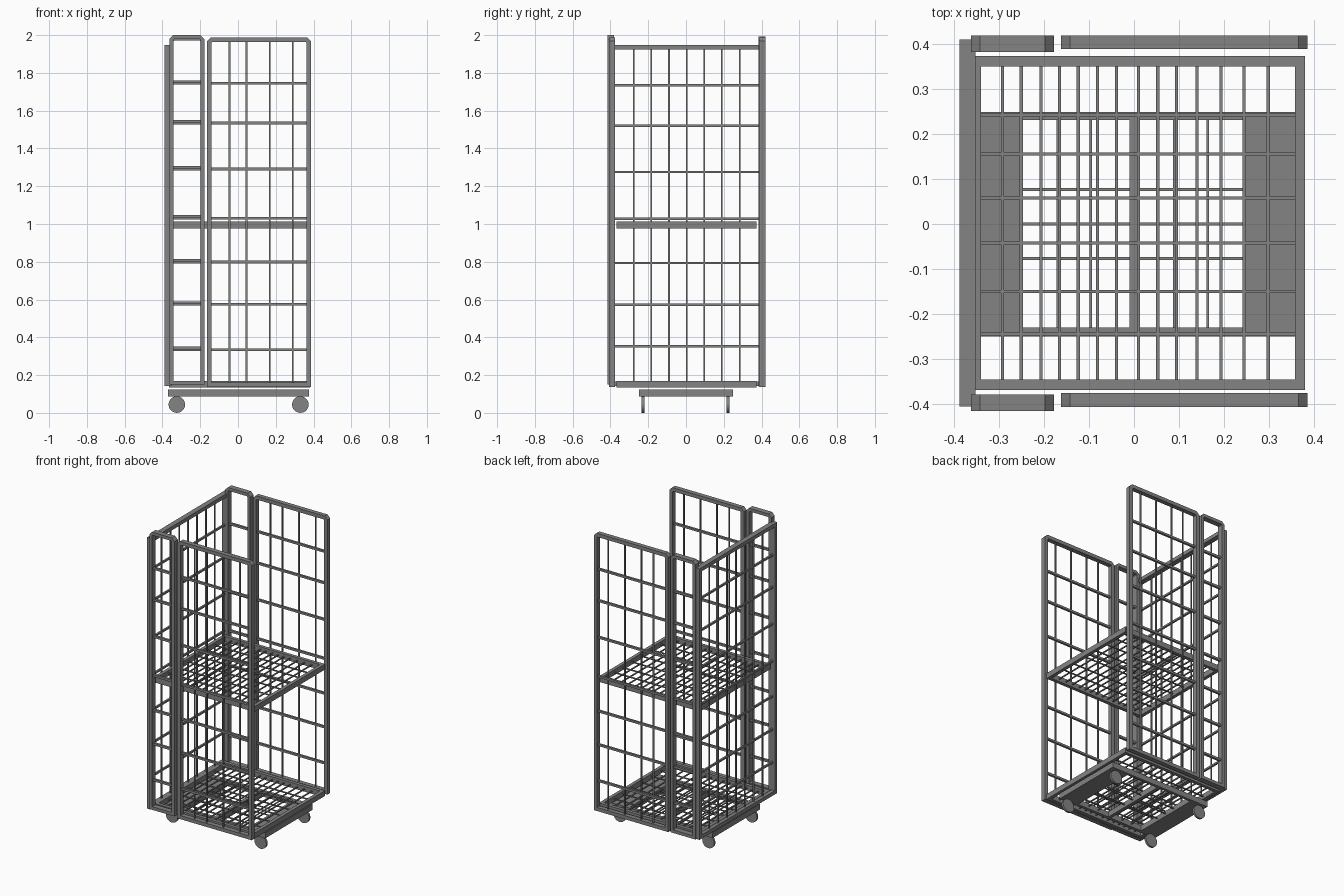
import bpy, bmesh
from math import radians
from mathutils import Matrix

cube = bpy.data.objects.get("Cube")
if cube:
    bpy.data.objects.remove(cube)

steel = bpy.data.materials.new("grey_steel")
steel.use_nodes = True
GREY = (0.23, 0.23, 0.23, 1)
steel.diffuse_color = GREY
steel.node_tree.nodes["Principled BSDF"].inputs["Base Color"].default_value = GREY

# In-plane u, v and depth w mapped to world axes by the panel's facing axis
PLANES = {
    "x": lambda u, v, w: (w, u, v),
    "y": lambda u, v, w: (u, w, v),
    "z": lambda u, v, w: (u, v, w),
}


def finish(name, bm):
    bmesh.ops.recalc_face_normals(bm, faces=bm.faces)
    mesh = bpy.data.meshes.new(name)
    bm.to_mesh(mesh)
    bm.free()
    mesh.materials.append(steel)
    obj = bpy.data.objects.new(name, mesh)
    bpy.context.scene.collection.objects.link(obj)
    return obj


def box(bm, plane, u, v, w):
    to_world = PLANES[plane]
    lo, hi = to_world(u[0], v[0], w[0]), to_world(u[1], v[1], w[1])
    verts = bmesh.ops.create_cube(bm, size=1)["verts"]
    for p in verts:
        for i in range(3):
            p.co[i] = hi[i] if p.co[i] > 0 else lo[i]


def outline(u, v, chamfer):
    """Rectangle, with cut upper corners if chamfered."""
    points = [(u[0], v[0]), (u[1], v[0])]
    if chamfer:
        return points + [(u[1], v[1] - chamfer), (u[1] - chamfer, v[1]),
                         (u[0] + chamfer, v[1]), (u[0], v[1] - chamfer)]
    return points + [(u[1], v[1]), (u[0], v[1])]


def frame(name, plane, u, v, w, border, chamfer=0):
    """Closed square-tube frame: outer and inner loops bridged all round."""
    bm = bmesh.new()
    to_world = PLANES[plane]
    outer = outline(u, v, chamfer)
    inner = outline((u[0] + border, u[1] - border),
                    (v[0] + border, v[1] - border), chamfer * 0.2)
    loops = [[bm.verts.new(to_world(a, b, depth)) for a, b in points]
             for points, depth in ((outer, w[0]), (outer, w[1]),
                                   (inner, w[1]), (inner, w[0]))]
    n = len(outer)
    for k in range(4):
        here, there = loops[k], loops[(k + 1) % 4]
        for i in range(n):
            j = (i + 1) % n
            bm.faces.new((here[i], here[j], there[j], there[i]))
    return finish(name, bm)


def wires(name, plane, u, v, w, ups, acrosses, up_size, across_size):
    """Grid of bars filling a frame: ups run along v, acrosses along u."""
    bm = bmesh.new()
    mid = (w[0] + w[1]) / 2
    for a in ups:
        h = up_size / 2
        box(bm, plane, (a - h, a + h), v, (mid - h, mid + h))
    for b in acrosses:
        h = across_size / 2
        box(bm, plane, u, (b - h, b + h), (mid - h, mid + h))
    return finish(name, bm)


# Narrow and wide gate panels, front and back
LEVELS = (0.335, 0.575, 0.799, 1.031, 1.291, 1.535, 1.745)
GATES = {"front": ((-0.416, -0.38), (-0.407, -0.376), 0.004),
         "back": ((0.383, 0.42), (0.39, 0.42), -0.004)}
for side, (narrow_w, wide_w, shift) in GATES.items():
    u, v = (-0.363, -0.178), (0.145 + shift, 1.996 + shift)
    frame(side + "_narrow_frame", "y", u, v, narrow_w, 0.021, 0.02)
    wires(side + "_narrow_rungs", "y", (-0.35, -0.19), (0.15, 1.98), narrow_w,
          (), [z + 0.004 + shift for z in LEVELS], 0.01, 0.015)
    frame(side + "_wide_frame", "y", (-0.163, 0.386), (0.137, 1.988), wide_w, 0.024, 0.02)
    wires(side + "_wide_wires", "y", (-0.15, 0.37), (0.15, 1.97), wide_w,
          (-0.045, 0.045, 0.167, 0.29), LEVELS, 0.008, 0.014)

# Fixed side panel
SIDE_W = (-0.388, -0.353)
frame("right_side_frame", "x", (-0.406, 0.411), (0.142, 1.948), SIDE_W, 0.025)
wires("right_side_wires", "x", (-0.39, 0.4), (0.15, 1.94), SIDE_W,
      [-0.277 + 0.0935 * i for i in range(7)],
      (0.353, 0.573, 0.793, 1.028, 1.275, 1.52, 1.734), 0.008, 0.012)

# Two wire shelves
SHELF_X = (-0.293, -0.251, -0.207, -0.166, -0.124, -0.081, -0.039,
           0.01, 0.053, 0.095, 0.14, 0.194, 0.245, 0.299)
SHELF_Y = (-0.245, -0.15, -0.042, 0.058, 0.156, 0.243)
for name, w in (("base_shelf", (0.134, 0.169)), ("middle_shelf", (0.976, 1.012))):
    frame(name + "_frame", "z", (-0.364, 0.381), (-0.369, 0.374), w, 0.023)
    wires(name + "_wires", "z", (-0.35, 0.37), (-0.36, 0.36), w,
          SHELF_X, SHELF_Y, 0.007, 0.007)

# Dolly under the base
DOLLY_W = (0.087, 0.124)
bm = bmesh.new()
for u in ((-0.37, -0.249), (0.247, 0.376)):
    box(bm, "z", u, (-0.25, 0.249), DOLLY_W)
finish("dolly_end_plates", bm)
bm = bmesh.new()
for v in ((-0.25, -0.23), (0.231, 0.249)):
    box(bm, "z", (-0.26, 0.26), v, DOLLY_W)
box(bm, "z", (-0.01, 0.01), (-0.24, 0.24), DOLLY_W)
finish("dolly_rails", bm)
wires("dolly_wires", "z", (-0.255, 0.25), (-0.24, 0.24), DOLLY_W,
      (-0.17, -0.096, 0.09, 0.164), (-0.077, 0, 0.077), 0.006, 0.006)

# Thin disc wheels
for lane, y in (("front", -0.228), ("back", 0.222)):
    for side, x in (("right", -0.324), ("left", 0.33)):
        bm = bmesh.new()
        place = Matrix.Translation((x, y, 0.044)) @ Matrix.Rotation(radians(90), 4, "X")
        bmesh.ops.create_cone(bm, cap_ends=True, segments=20, radius1=0.044,
                              radius2=0.044, depth=0.014, matrix=place)
        wheel = finish(f"{lane}_{side}_wheel", bm)
        bpy.ops.object.select_all(action="DESELECT")
        wheel.select_set(True)
        bpy.context.view_layer.objects.active = wheel
        bpy.ops.object.shade_smooth_by_angle(angle=radians(35))
